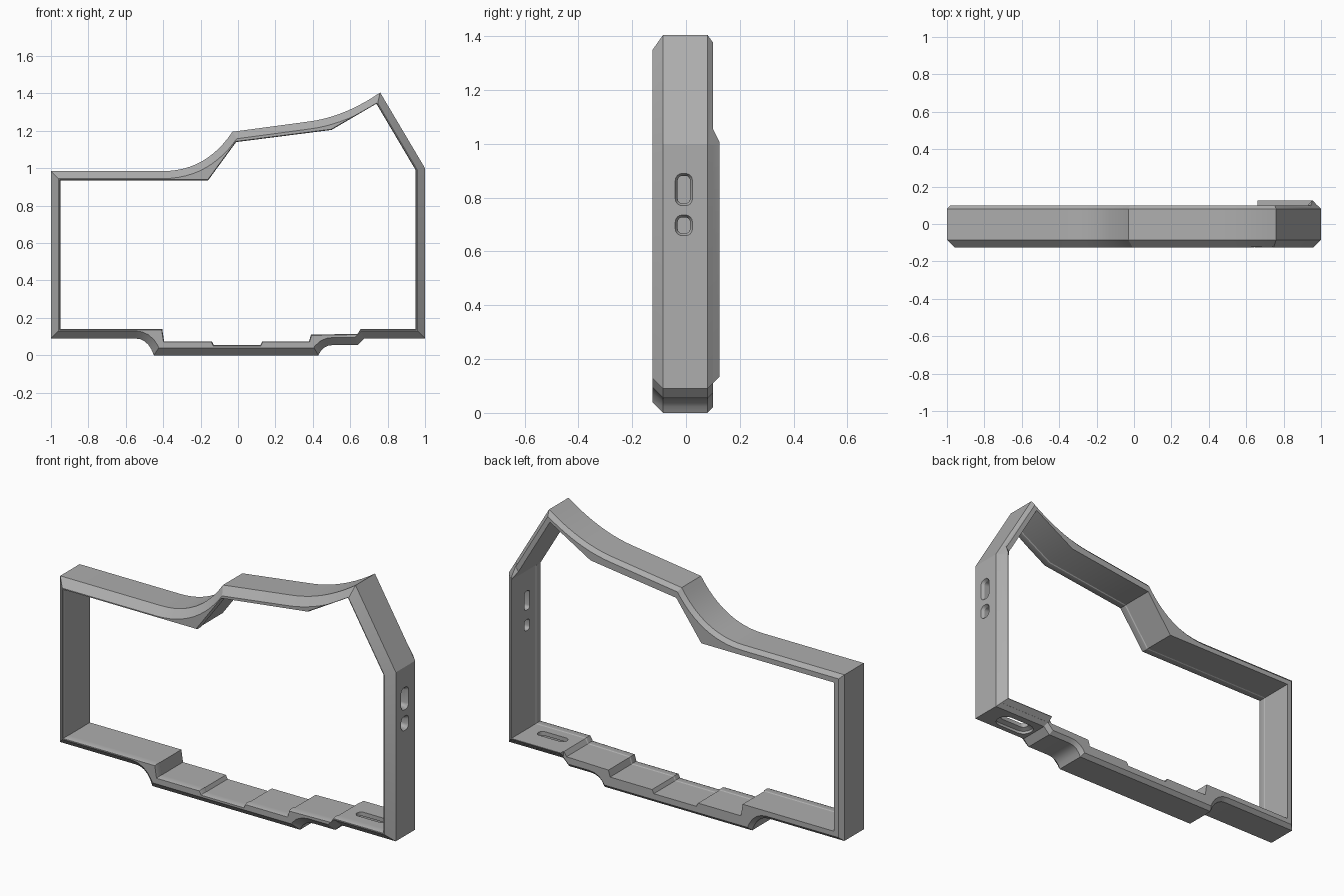
import bpy, bmesh, math
from mathutils import Vector

cube = bpy.data.objects.get("Cube")
if cube:
    bpy.data.objects.remove(cube)

grey = bpy.data.materials.new("matte_grey")
grey.use_nodes = True
COLOUR = (0.42, 0.42, 0.42, 1)
grey.diffuse_color = COLOUR
grey.node_tree.nodes["Principled BSDF"].inputs["Base Color"].default_value = COLOUR


def curve(a, b, c, steps):
    """Points of a quadratic curve from a to c pulled towards b."""
    a, b, c = Vector(a), Vector(b), Vector(c)
    ts = [i / steps for i in range(steps + 1)]
    return [tuple(a * (1 - t) ** 2 + b * 2 * t * (1 - t) + c * t * t) for t in ts]


def inset(points, d):
    """Mitred inset of a counterclockwise outline."""
    result = []
    for i, p in enumerate(points):
        p = Vector(p)
        u = (p - Vector(points[i - 1])).normalized()
        v = (Vector(points[(i + 1) % len(points)]) - p).normalized()
        m, n = Vector((-u.y, u.x)), Vector((-v.y, v.x))
        result.append(tuple(p + (m + n) * d / (1 + m.dot(n))))
    return result


def loft(name, rings):
    """Closed solid through rings of equal length."""
    bm = bmesh.new()
    loops = [[bm.verts.new(p) for p in ring] for ring in rings]
    for low, high in zip(loops, loops[1:]):
        for i in range(len(low)):
            bm.faces.new((low[i - 1], low[i], high[i], high[i - 1]))
    bm.faces.new(loops[0])
    bm.faces.new(loops[-1])
    bmesh.ops.recalc_face_normals(bm, faces=bm.faces)
    mesh = bpy.data.meshes.new(name)
    bm.to_mesh(mesh)
    bm.free()
    mesh.materials.append(grey)
    obj = bpy.data.objects.new(name, mesh)
    bpy.context.collection.objects.link(obj)
    return obj


def combine(target, other, operation):
    mod = target.modifiers.new(operation, "BOOLEAN")
    mod.operation, mod.object, mod.solver = operation, other, "EXACT"
    bpy.context.view_layer.objects.active = target
    bpy.ops.object.modifier_apply(modifier=mod.name)
    bpy.data.objects.remove(other)


def at_depth(points, y):
    return [(x, y, z) for x, z in points]


def rounded_slot(w, h, r):
    """Rounded rectangle outline around the origin."""
    points = []
    for k, (sx, sy) in enumerate(((1, 1), (-1, 1), (-1, -1), (1, -1))):
        for j in range(5):
            a = (k + j / 4) * math.pi / 2
            points.append((sx * (w / 2 - r) + r * math.cos(a),
                           sy * (h / 2 - r) + r * math.sin(a)))
    return points


# Outer silhouette, counterclockwise from the lower left
outer = [(-1, 0.09)]
outer += curve((-0.55, 0.09), (-0.48, 0.09), (-0.45, 0), 5)
outer += curve((0.43, 0), (0.45, 0.055), (0.51, 0.055), 4)
outer += [(0.64, 0.055), (0.675, 0.09), (1, 0.09), (1, 1)]
outer += curve((0.76, 1.405), (0.57, 1.275), (0.38, 1.25), 10)
outer += curve((-0.03, 1.195), (-0.17, 0.985), (-0.4, 0.985), 12)
outer += [(-1, 0.985)]

# Opening with a stepped floor
opening = [(-0.95, 0.14), (-0.405, 0.14), (-0.395, 0.075), (-0.14, 0.075),
           (-0.13, 0.055), (0.12, 0.055), (0.13, 0.075), (0.38, 0.075),
           (0.39, 0.11), (0.64, 0.115), (0.655, 0.14), (0.95, 0.14),
           (0.95, 0.99), (0.74, 1.345), (0.5, 1.205), (-0.01, 1.14),
           (-0.16, 0.935), (-0.95, 0.935)]

# Frame body with chamfered front and back rims
frame = loft("bumper_frame", [at_depth(inset(outer, d), y) for d, y in
             ((0.04, -0.125), (0, -0.085), (0, 0.08), (0.02, 0.1))])

# Thickened back edge around the lower left corner and post
base = [(0.66, 0.09), (1, 0.09), (1, 1), (0.94, 1.1), (0.91, 1.06), (0.95, 0.99),
        (0.95, 0.14), (0.66, 0.14)]
rim = [(0.66, 0.134), (0.956, 0.134), (0.956, 1), (0.953, 1.005), (0.951, 1.003),
       (0.95, 0.99), (0.95, 0.14), (0.66, 0.14)]
combine(frame, loft("back_edge", [at_depth(base, 0.078), at_depth(rim, 0.125)]), "UNION")

# Opening with a small retaining lip at the front
combine(frame, loft("opening_cutter", [at_depth(inset(opening, d), y) for d, y in
        ((-0.004, -0.2), (-0.004, -0.125), (0, -0.115), (0, -0.085),
         (-0.003, -0.08), (-0.003, 0.2))]), "DIFFERENCE")

# Two countersunk button holes through the side post
for z, height in ((0.83, 0.12), (0.697, 0.077)):
    rings = []
    for x, grow in ((1.02, 0), (1, 0), (0.985, 0.018), (0.9, 0.018)):
        hole = rounded_slot(0.064 - grow, height - grow, 0.026 - grow / 2)
        rings.append([(x, y - 0.008, z + h) for y, h in hole])
    combine(frame, loft("button_cutter", rings), "DIFFERENCE")

# Countersunk port slot through the floor
rings = []
for z, grow in ((0.07, 0), (0.105, 0), (0.115, 0.05), (0.2, 0.05)):
    hole = rounded_slot(0.22 - grow, 0.1 - grow, 0.049 - grow / 2)
    rings.append([(x + 0.8, y - 0.008, z) for x, y in hole])
combine(frame, loft("port_cutter", rings), "DIFFERENCE")

bpy.ops.object.select_all(action="DESELECT")
frame.select_set(True)
bpy.context.view_layer.objects.active = frame
bpy.ops.object.shade_smooth_by_angle(angle=math.radians(25))
